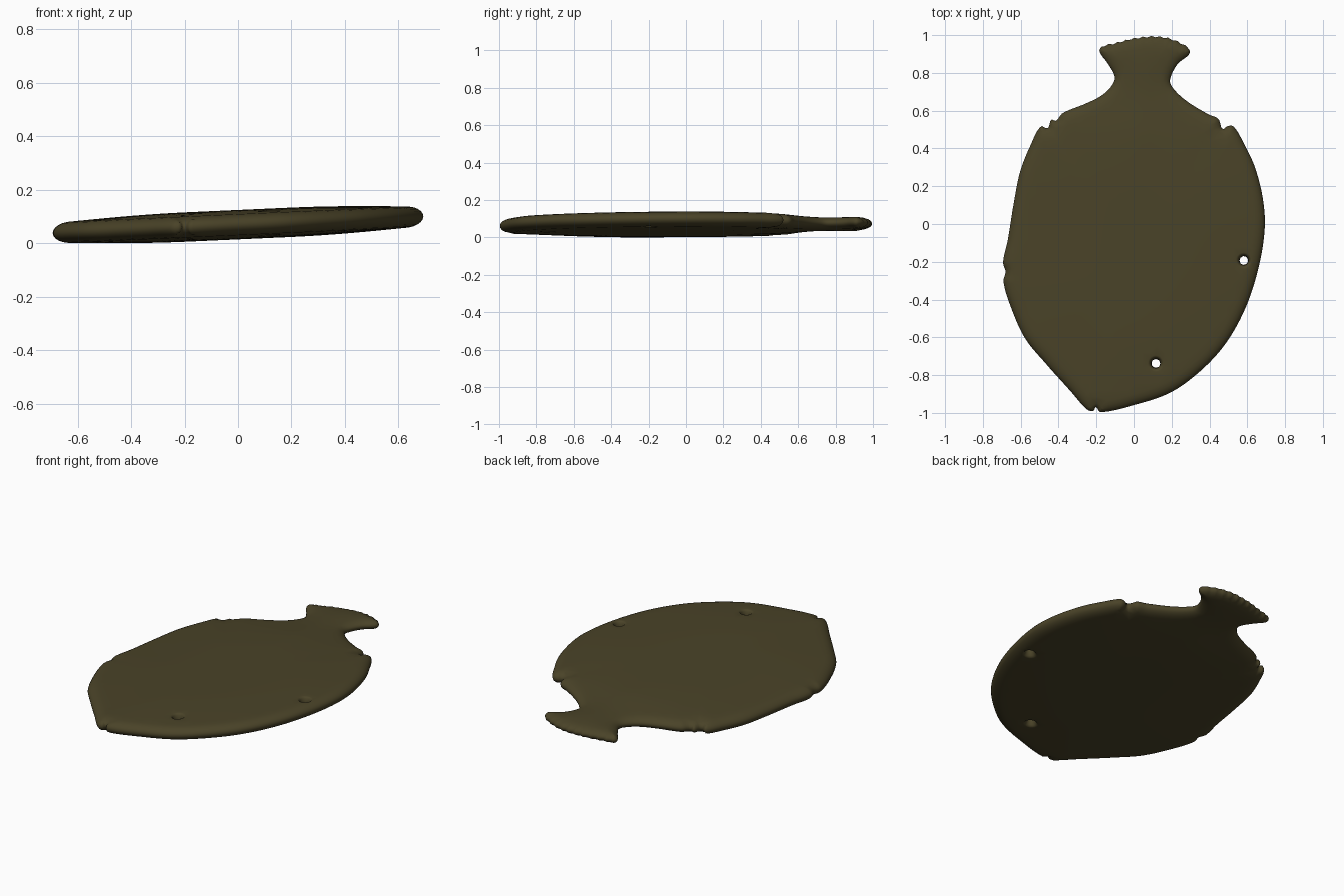
import bpy, bmesh, math
from mathutils import Vector, kdtree
from mathutils.geometry import delaunay_2d_cdt

if "Cube" in bpy.data.objects:
    bpy.data.objects.remove(bpy.data.objects["Cube"])

# Half-profile points of the fish outline, counter-clockwise from the tail top
OUTLINE = [
    (.11, .995), (0, .985), (-.10, .96), (-.175, .94), (-.185, .915), (-.14, .85), (-.105, .78),
    (-.125, .73), (-.18, .68), (-.26, .64), (-.38, .59), (-.415, .55), (-.44, .555), (-.46, .51),
    (-.495, .52), (-.55, .42), (-.605, .28), (-.64, .105), (-.67, -.08), (-.695, -.20),
    (-.682, -.25), (-.693, -.30), (-.66, -.42), (-.58, -.60), (-.47, -.735), (-.34, -.88),
    (-.25, -.98), (-.215, -.985), (-.205, -.965), (-.18, -.993), (0, -.955), (.19, -.89),
    (.345, -.78), (.48, -.635), (.585, -.45), (.655, -.24), (.69, -.03), (.682, .13),
    (.64, .30), (.585, .42), (.525, .52), (.49, .52), (.468, .505), (.445, .56), (.39, .585),
    (.27, .66), (.20, .73), (.19, .77), (.23, .85), (.293, .905), (.285, .935), (.20, .98)]
HOLES = [(.58, -.19), (.115, -.735)]
HOLE_R = .023


def smooth_loop(pts, step):
    """Catmull-Rom through the points, resampled to an even spacing."""
    p = [Vector(c) for c in pts]
    n, dense = len(p), []
    for i in range(n):
        a, b, c, d = p[i - 1], p[i], p[(i + 1) % n], p[(i + 2) % n]
        m1 = (c - a).normalized() * (c - b).length
        m2 = (d - b).normalized() * (c - b).length
        for k in range(20):
            t = k / 20
            dense.append(b * (2*t**3 - 3*t*t + 1) + m1 * (t**3 - 2*t*t + t)
                         + c * (3*t*t - 2*t**3) + m2 * (t**3 - t*t))
    out, acc = [dense[0]], 0
    for q, r in zip(dense, dense[1:]):
        acc += (r - q).length
        if acc >= step:
            out.append(r)
            acc = 0
    return out


def make_tree(pts):
    tree = kdtree.KDTree(len(pts))
    for i, q in enumerate(pts):
        tree.insert(q.to_3d(), i)
    tree.balance()
    return lambda q: tree.find(q.to_3d())[2]


# Outline with fine scallops along the tail edge
rim = smooth_loop(OUTLINE, .011)
for q in rim:
    if q.y > .94:
        q.y += .004 * math.cos(q.x * 2 * math.pi / .045)
rim_dist = make_tree(rim)


def hole_dist(q):
    return min((q - Vector(h)).length for h in HOLES) - HOLE_R


def circle(c, r, n=20):
    return [Vector((c[0] + r * math.cos(2*math.pi*i/n), c[1] + r * math.sin(2*math.pi*i/n)))
            for i in range(n)]


# Constrained loops: the rim and the holes
points, edges = [], []
for loop in [rim] + [circle(h, HOLE_R) for h in HOLES]:
    s, n = len(points), len(loop)
    points += loop
    edges += [(s + i, s + (i + 1) % n) for i in range(n)]

# Rings just inside the rim and around the holes, to round the edges
n = len(rim)
for off in (.003, .01, .021, .036, .056):
    for i in range(0, n, 1 if off < .03 else 2):
        t = (rim[(i + 1) % n] - rim[i - 1]).normalized()
        q = rim[i] + Vector((-t.y, t.x)) * off
        if rim_dist(q) > off * .93:
            points.append(q)
for h in HOLES:
    for off in (.002, .007, .013, .02):
        points += circle(h, HOLE_R + off)

# Regular points over the middle
for i in range(-18, 19):
    for j in range(-25, 26):
        q = Vector((i * .04 + .003, j * .04 + .002))
        if rim_dist(q) > .075 and hole_dist(q) > .035:
            points.append(q)

verts, _, faces, *_ = delaunay_2d_cdt(points, edges, [], 1, 1e-6)


def rounded(u):
    u = max(0, min(1, u))
    return math.sqrt(1 - (1 - u) ** 2)


def half_thickness(q):
    d, dh = rim_dist(q), hole_dist(q)
    if d < 1e-5 or dh < 1e-5:
        return 0
    body = .036 * rounded(d / .06) + .019 * math.sin(math.pi / 2 * min(1, d / .5))
    s = max(0, min(1, (q.y - .45) / .3))
    return body * (1 - .2 * s * s * (3 - 2 * s)) * rounded(dh / .018)


# Upper and lower skins of the slightly tilted plaque
bm = bmesh.new()
heights = [half_thickness(q) for q in verts]
for side in (1, -1):
    skin = [bm.verts.new((q.x, q.y, side * h + .045 * q.x)) for q, h in zip(verts, heights)]
    for f in faces:
        mid = sum((verts[i] for i in f), Vector((0, 0))) / len(f)
        if hole_dist(mid) < -.001:
            continue
        bm.faces.new([skin[i] for i in f][::side]).smooth = True
bmesh.ops.delete(bm, geom=[v for v in bm.verts if not v.link_faces], context='VERTS')
bmesh.ops.remove_doubles(bm, verts=bm.verts, dist=1e-5)

# Centre on the origin and stand on the ground
lo = [min(v.co[k] for v in bm.verts) for k in range(3)]
hi = [max(v.co[k] for v in bm.verts) for k in range(3)]
bmesh.ops.translate(bm, verts=bm.verts,
                    vec=(-(lo[0] + hi[0]) / 2, -(lo[1] + hi[1]) / 2, -lo[2]))

mesh = bpy.data.meshes.new("fish_plaque")
bm.to_mesh(mesh)
bm.free()
mat = bpy.data.materials.new("dark olive stone")
mat.diffuse_color = (.068, .056, .021, 1)
mat.use_nodes = True
mat.node_tree.nodes["Principled BSDF"].inputs["Base Color"].default_value = mat.diffuse_color
mesh.materials.append(mat)
bpy.context.collection.objects.link(bpy.data.objects.new("fish_plaque", mesh))
